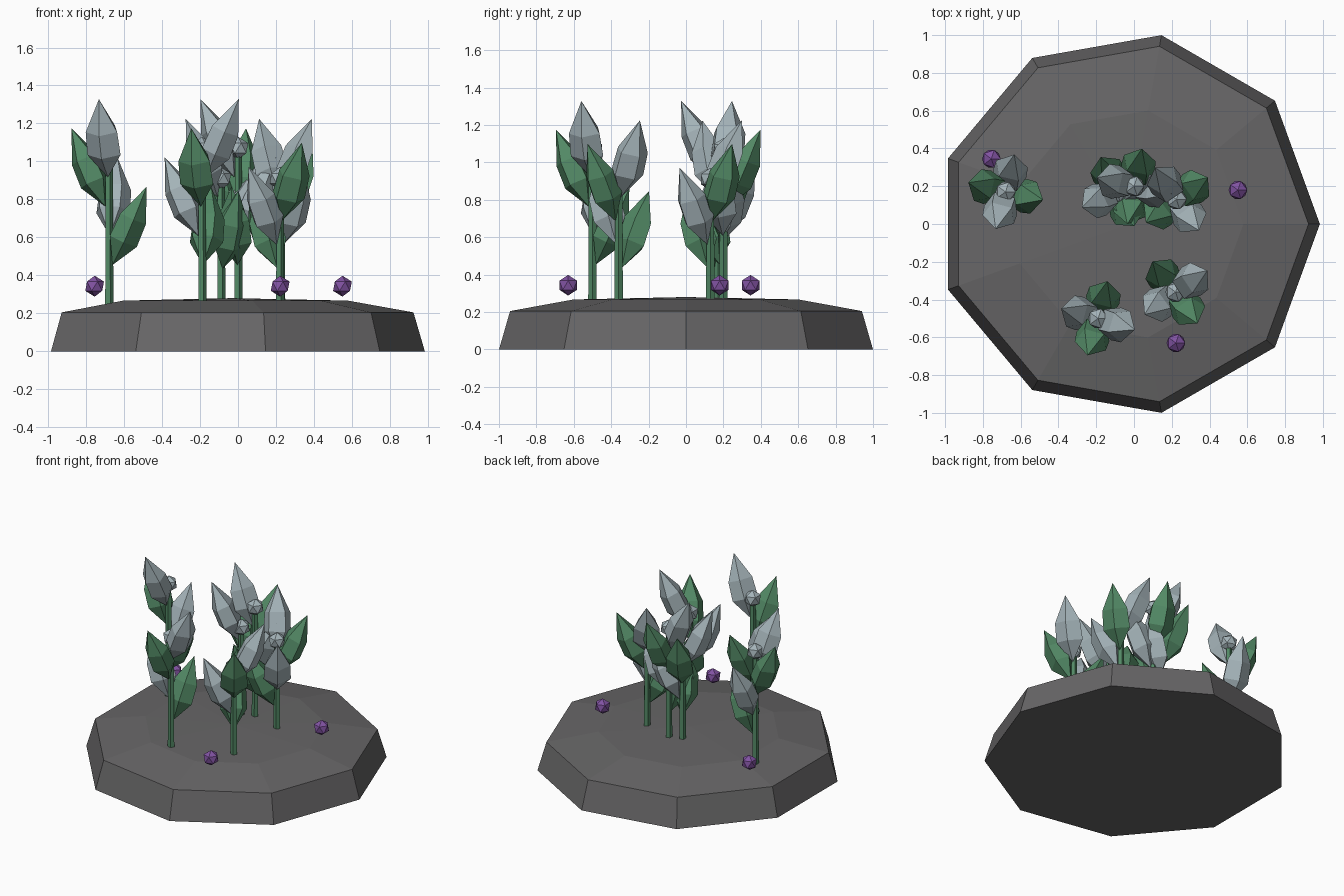
import bpy, bmesh
from math import sin, cos, pi, radians
from mathutils import Vector, Matrix

cube = bpy.data.objects.get("Cube")
if cube:
    bpy.data.objects.remove(cube, do_unlink=True)


def material(name, rgb):
    mat = bpy.data.materials.new(name)
    mat.use_nodes = True
    mat.diffuse_color = (*rgb, 1)
    mat.node_tree.nodes["Principled BSDF"].inputs["Base Color"].default_value = (*rgb, 1)
    return mat


STONE = material("dark stone", (0.135, 0.132, 0.135))
GREEN = material("leaf green", (0.085, 0.25, 0.13))
SILVER = material("silver blue", (0.37, 0.45, 0.48))
PURPLE = material("berry purple", (0.22, 0.085, 0.36))


def finish(bm, name, mat):
    bmesh.ops.recalc_face_normals(bm, faces=bm.faces)
    mesh = bpy.data.meshes.new(name)
    bm.to_mesh(mesh)
    bm.free()
    mesh.materials.append(mat)
    obj = bpy.data.objects.new(name, mesh)
    bpy.context.collection.objects.link(obj)
    return obj


def lathe(name, mat, profile, sides, matrix, flatten=1.0):
    """Faceted solid from (radius, height) rows; zero radius makes a point."""
    bm = bmesh.new()
    rows = []
    for r, z in profile:
        count = sides if r > 0 else 1
        rows.append([bm.verts.new(matrix @ Vector((
            flatten * r * cos(2 * pi * i / sides), r * sin(2 * pi * i / sides), z)))
            for i in range(count)])
    for low, high in zip(rows, rows[1:]):
        for i in range(sides):
            j = (i + 1) % sides
            corners = [low[i % len(low)], low[j % len(low)],
                       high[j % len(high)], high[i % len(high)]]
            bm.faces.new(list(dict.fromkeys(corners)))
    for row in (rows[0], rows[-1]):
        if len(row) > 1:
            bm.faces.new(row)
    return finish(bm, name, mat)


def ball(name, mat, location, radius):
    bm = bmesh.new()
    bmesh.ops.create_icosphere(bm, subdivisions=1, radius=radius,
                               matrix=Matrix.Translation(location))
    return finish(bm, name, mat)


# Nine-sided stone mound
lathe("stone_base", STONE,
      [(1.015, 0), (0.955, 0.205), (0.61, 0.267), (0, 0.28)],
      9, Matrix.Translation((-0.031, 0, 0)))

# Leaf outline as (radius, height) from foot to tip
LEAF = [(0, 0), (0.095, 0.14), (0.09, 0.27), (0, 0.45)]


def plant(label, x, y, turn, stem_top, leaf_step, first_leaf):
    lathe(f"stem_{label}", GREEN, [(0.024, 0.25), (0.02, stem_top)],
          5, Matrix.Translation((x, y, 0)))
    ball(f"bud_{label}", SILVER, (x, y, stem_top), 0.06)
    # Four leaves climb the stem in a spiral, alternating colours
    for i in range(4):
        place = (Matrix.Translation((x, y, first_leaf + i * leaf_step))
                 @ Matrix.Rotation(radians(turn + 89 * i), 4, "Z")
                 @ Matrix.Translation((0.02, 0, 0))
                 @ Matrix.Rotation(radians(24), 4, "Y"))
        lathe(f"leaf_{label}_{i + 1}", SILVER if i % 2 else GREEN,
              LEAF, 5, place, flatten=0.85)


# Tall plants, then short ones
for label, x, y, turn in (("west", -0.68, 0.17, -12), ("front", -0.19, -0.5, 76),
                          ("middle", 0.0, 0.2, 260)):
    plant(label, x, y, turn, 1.07, 0.154, 0.455)
for label, x, y, turn in (("right_front", 0.22, -0.36, 127), ("east", 0.225, 0.13, 217),
                          ("inner", -0.09, 0.17, 297)):
    plant(label, x, y, turn, 0.91, 0.126, 0.435)

# Berries resting on the mound
for i, (x, y) in enumerate(((-0.755, 0.345), (0.55, 0.18), (0.222, -0.63))):
    ball(f"berry_{i + 1}", PURPLE, (x, y, 0.343), 0.055)
